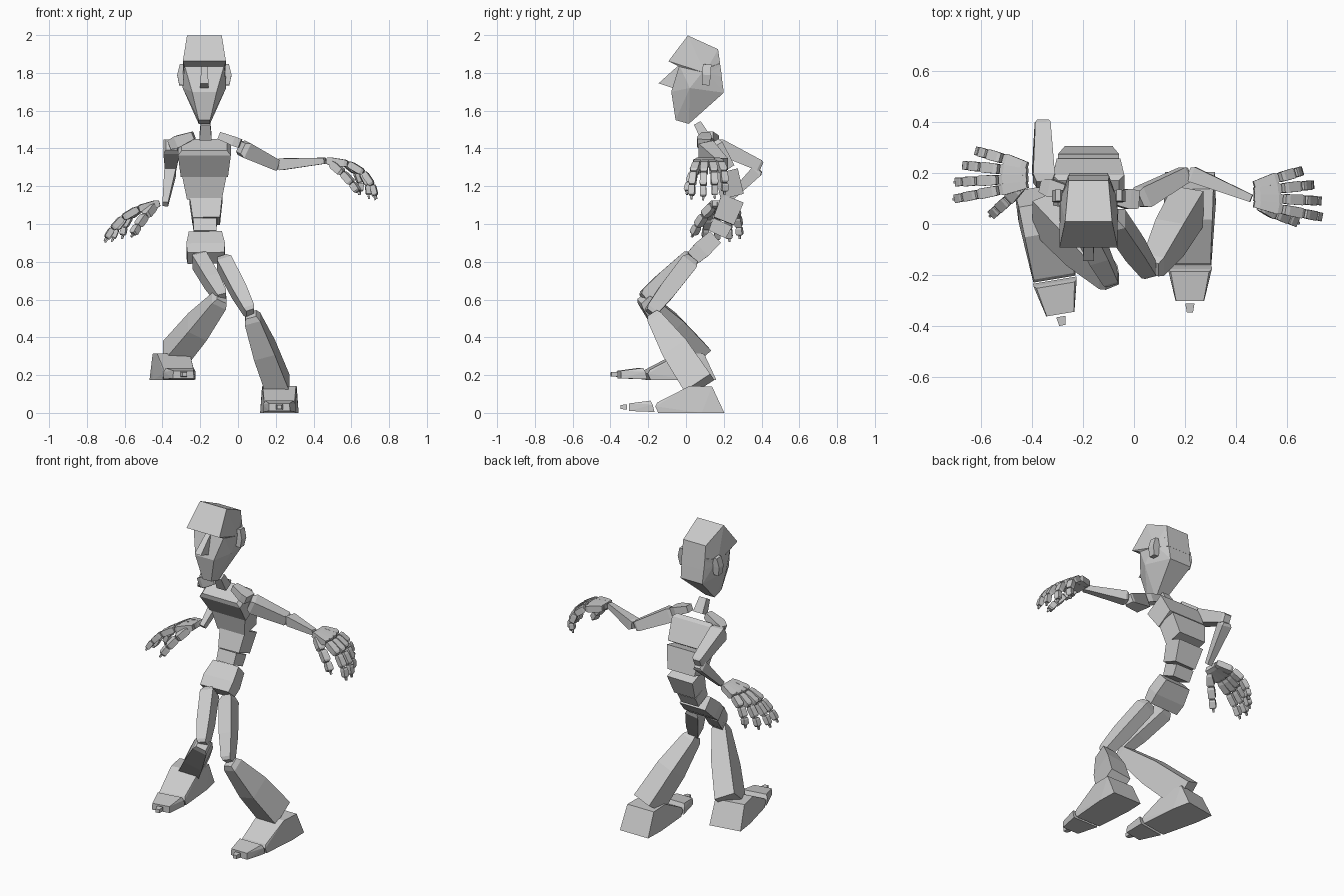
import bpy, bmesh
from math import radians, sin, cos
from mathutils import Vector, Matrix

if "Cube" in bpy.data.objects:
    bpy.data.objects.remove(bpy.data.objects["Cube"])


def finish(name, bm):
    bmesh.ops.recalc_face_normals(bm, faces=bm.faces[:])
    me = bpy.data.meshes.new(name)
    bm.to_mesh(me)
    bm.free()
    ob = bpy.data.objects.new(name, me)
    bpy.context.collection.objects.link(ob)
    return ob


def limb(name, a, b, rings, side=(1, 0, 0)):
    """Four-sided loft from a to b; rings are (t, width, depth)."""
    a, b = Vector(a), Vector(b)
    axis = (b - a).normalized()
    s = Vector(side)
    s = (s - axis * s.dot(axis)).normalized()
    n = axis.cross(s)
    bm = bmesh.new()
    loops = []
    for t, w, d in rings:
        c = a.lerp(b, t)
        loops.append([bm.verts.new(c + s * (i * w / 2) + n * (j * d / 2))
                      for i, j in ((-1, -1), (1, -1), (1, 1), (-1, 1))])
    for p, q in zip(loops, loops[1:]):
        for k in range(4):
            bm.faces.new((p[k], p[(k + 1) % 4], q[(k + 1) % 4], q[k]))
    bm.faces.new(loops[0])
    bm.faces.new(loops[-1])
    return finish(name, bm)


def hull(name, half_points, matrix):
    """Faceted solid around points mirrored over local x."""
    bm = bmesh.new()
    for x, y, z in half_points:
        for sx in (-1, 1):
            bm.verts.new(matrix @ Vector((sx * x, y, z)))
    res = bmesh.ops.convex_hull(bm, input=bm.verts[:])
    loose = [v for v in bm.verts if not v.link_faces]
    bmesh.ops.delete(bm, geom=loose, context='VERTS')
    bmesh.ops.dissolve_limit(bm, angle_limit=radians(2), verts=bm.verts[:], edges=bm.edges[:])
    return finish(name, bm)


# head
HX = -0.178
head = Matrix.Translation((HX, 0, 0))
hull("cranium", [(.092, .01, 1.998), (.078, .17, 1.925), (.114, -.093, 1.862),
                 (.105, -.035, 1.832), (.112, .10, 1.80), (.08, .19, 1.78)], head)
hull("face", [(.105, -.035, 1.84), (.112, .10, 1.82), (.08, .18, 1.85), (.075, .20, 1.695),
              (.115, .02, 1.72), (.065, -.078, 1.70), (.03, -.055, 1.55), (.03, .015, 1.53)], head)
hull("nose", [(.014, -.03, 1.835), (.022, -.145, 1.745), (.022, -.07, 1.72), (.016, -.045, 1.835)], head)
for sx, nm in ((-1, "left"), (1, "right")):
    limb(nm + "_ear", (HX + sx * .118, .105, 1.735), (HX + sx * .12, .112, 1.845),
         [(0, .03, .04), (.5, .05, .045), (1, .02, .045)])
limb("neck", (-.172, .105, 1.455), (-.172, .06, 1.535), [(0, .066, .055), (1, .05, .04)])

# torso blocks
limb("upper_chest", (HX, .205, 1.28), (HX, .12, 1.42), [(0, .25, .12), (.85, .28, .14), (1, .24, .12)])
limb("lower_chest", (HX, .245, 1.145), (HX, .213, 1.28), [(0, .185, .125), (1, .24, .125)])
limb("upper_waist", (-.17, .247, 1.135), (-.168, .20, 1.015), [(0, .175, .125), (1, .145, .115)])
limb("lower_waist", (-.175, .195, 1.01), (-.175, .165, .945), [(0, .125, .11), (1, .12, .10)])
limb("pelvis", (-.173, .155, .93), (-.17, .035, .82), [(0, .175, .085), (.6, .205, .095), (1, .195, .08)])

# shoulders and arms
limb("left_collar", (-.235, .12, 1.47), (-.36, .15, 1.42), [(0, .045, .04), (.7, .07, .065), (1, .05, .05)], (0, 1, 0))
limb("right_collar", (-.10, .105, 1.468), (.012, .095, 1.425), [(0, .045, .04), (.7, .08, .05), (1, .07, .05)], (0, 1, 0))
ARM = [(0, .06, .06), (.1, .085, .085), (.95, .06, .06), (1, .045, .045)]
FORE = [(0, .045, .045), (.06, .062, .062), (1, .03, .032)]
limb("left_upper_arm", (-.352, .155, 1.42), (-.357, .40, 1.305), ARM)
limb("left_forearm", (-.357, .385, 1.29), (-.385, .20, 1.105), FORE)
limb("right_upper_arm", (.015, .095, 1.405), (.21, .20, 1.31), ARM, (0, 1, 0))
limb("right_forearm", (.215, .20, 1.315), (.46, .10, 1.335), FORE, (0, 1, 0))


# hands: thumb side faces -y, pitch bends downwards
def digit(name, start, sx, yaw, pitches, lengths, width):
    p = Vector(start)
    ya = radians(yaw)
    side = Vector((sx * sin(ya), cos(ya), 0))
    for k, (pitch, ln) in enumerate(zip(pitches, lengths)):
        pa = radians(pitch)
        d = Vector((sx * cos(pa) * cos(ya), -cos(pa) * sin(ya), -sin(pa)))
        w = width * (1 - .08 * k)
        base = .6 if k == 0 else .85
        limb(f"{name}_{k + 1}", p, p + d * ln * .95,
             [(0, w * base, w * .7), (.2, w * (base + .1), w * .9), (.85, w, w * .85), (1, w * .7, w * .6)], side)
        p = p + d * ln
    limb(name + "_tip", p, p + d * .018, [(0, .013, .013), (1, .009, .009)], side)


FINGERS = [("index", -.036, 11, 1.0, 0), ("middle", -.011, 3, 1.0, 3),
           ("ring", .014, -6, .92, 8), ("little", .039, -16, .78, 15)]


def hand(name, wrist, sx, bend, thumb_yaw):
    for fn, off, yaw, scale, curl in FINGERS:
        digit(f"{name}_{fn}_finger", Vector(wrist) + Vector((0, off, 0)), sx, yaw,
              [b + curl * k / 2 for k, b in enumerate(bend)],
              [.12 * (scale + 1) / 2, .095 * scale, .08 * scale, .058 * scale], .045)
    digit(name + "_thumb", Vector(wrist) + Vector((sx * .025, -.05, -.015)), sx, thumb_yaw,
          (38, 46, 52), (.085, .075, .055), .046)


hand("left", (-.418, .19, 1.11), -1, (15, 30, 46, 57), 42)
hand("right", (.47, .115, 1.335), 1, (8, 30, 55, 74), 22)

# legs
THIGH = [(0, .05, .06), (.08, .08, .095), (.6, .078, .09), (.95, .06, .07), (1, .045, .05)]
SHIN = [(0, .06, .06), (.06, .085, .085), (.5, .115, .15), (1, .125, .165)]
limb("left_thigh", (-.215, .03, .825), (-.085, -.225, .61), THIGH)
limb("left_shin", (-.085, -.225, .61), (-.345, .05, .30), SHIN)
limb("right_thigh", (-.085, .03, .815), (.065, -.19, .53), THIGH)
limb("right_shin", (.068, -.175, .52), (.212, .07, .145), SHIN)


# feet, local origin at the bottom of the heel
def foot(name, heel, yaw):
    m = Matrix.Translation(heel) @ Matrix.Rotation(radians(yaw), 4, 'Z')
    hull(name + "_foot", [(.098, 0, 0), (.102, -.12, 0), (.084, -.35, 0), (.084, -.366, .035),
                          (.08, -.355, .055), (.088, -.185, .142), (.092, -.065, .14)], m)
    hull(name + "_toe", [(.086, -.37, .005), (.086, -.38, .045), (.075, -.39, .065),
                         (.056, -.505, .01), (.054, -.505, .05)], m)
    hull(name + "_toe_tip", [(.018, -.515, .018), (.018, -.515, .045), (.012, -.55, .02), (.012, -.55, .042)], m)


foot("left", (-.372, .145, .173), 9.5)
foot("right", (.219, .203, 0), 0)
